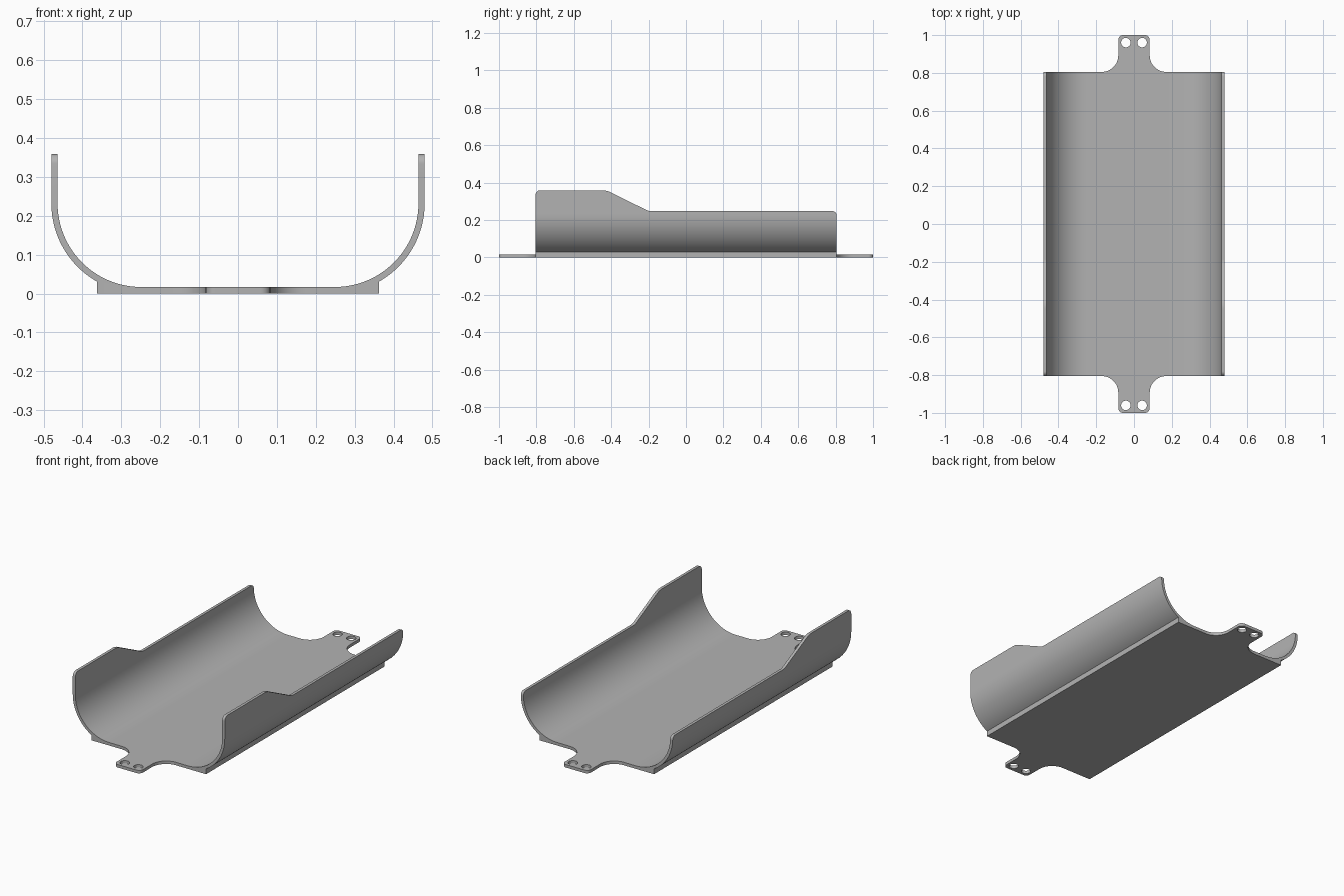
import bpy, bmesh, math
from mathutils import Vector

if "Cube" in bpy.data.objects:
    bpy.data.objects.remove(bpy.data.objects["Cube"], do_unlink=True)

grey = bpy.data.materials.new("plain_grey")
grey.use_nodes = True
grey.diffuse_color = (0.45, 0.45, 0.45, 1)
grey.node_tree.nodes["Principled BSDF"].inputs["Base Color"].default_value = (0.45, 0.45, 0.45, 1)


def rounded(corners, steps=10):
    """Closed outline from (a, b, radius) corners, each filleted."""
    out = []
    for i, (a, b, r) in enumerate(corners):
        p = Vector((a, b))
        if r == 0:
            out.append(p)
            continue
        u = (Vector(corners[i - 1][:2]) - p).normalized()
        v = (Vector(corners[(i + 1) % len(corners)][:2]) - p).normalized()
        half = u.angle(v) / 2
        centre = p + (u + v).normalized() * r / math.sin(half)
        start = p + u * r / math.tan(half) - centre
        end = p + v * r / math.tan(half) - centre
        sweep = start.angle(end)
        for k in range(steps + 1):
            t = k / steps
            out.append(centre + (start * math.sin((1 - t) * sweep)
                                 + end * math.sin(t * sweep)) / math.sin(sweep))
    return out


def prism(name, outline, place, depth):
    """Extrude a 2D outline, placed in 3D, along the depth vector."""
    bm = bmesh.new()
    face = bm.faces.new([bm.verts.new(place(*p)) for p in outline])
    grown = bmesh.ops.extrude_face_region(bm, geom=[face])["geom"]
    bmesh.ops.translate(bm, vec=depth, verts=[g for g in grown if isinstance(g, bmesh.types.BMVert)])
    bmesh.ops.recalc_face_normals(bm, faces=bm.faces)
    mesh = bpy.data.meshes.new(name)
    bm.to_mesh(mesh)
    bm.free()
    mesh.materials.append(grey)
    obj = bpy.data.objects.new(name, mesh)
    bpy.context.collection.objects.link(obj)
    return obj


def cut(target, tool, operation):
    mod = target.modifiers.new("cut", 'BOOLEAN')
    mod.operation, mod.object, mod.solver = operation, tool, 'EXACT'
    bpy.context.view_layer.objects.active = target
    bpy.ops.object.modifier_apply(modifier=mod.name)
    bpy.data.objects.remove(tool, do_unlink=True)


# Cross-section: flat base block with curved walls rising on both sides
HALF, WALL, FLOOR, R = 0.48, 0.016, 0.017, 0.215
cx, cz, base = HALF - WALL - R, FLOOR + R, 0.362
outer = R + WALL
a0 = math.acos((base - cx) / outer)


def arc(radius, start, end, n=24):
    return [(cx + radius * math.cos(start + (end - start) * k / n),
             cz - radius * math.sin(start + (end - start) * k / n)) for k in range(n + 1)]


half = [(base, 0)] + arc(outer, a0, 0) + [(HALF, 0.36), (HALF - WALL, 0.36)] + arc(R, 0, math.pi / 2)
section = half + [(-x, z) for x, z in reversed(half)]
tray = prism("cradle_tray", section, lambda x, z: (x, -1.1, z), (0, 2.2, 0))

# Plan: rectangular body with a filleted tab at each end
quarter = [(0.6, 0.805, 0), (0.083, 0.805, 0.088), (0.083, 1.0, 0.025)]
upper = quarter + [(-x, y, r) for x, y, r in reversed(quarter)]
plan = rounded(upper + [(-x, -y, r) for x, y, r in upper])
cut(tray, prism("plan_cutter", plan, lambda x, y: (x, y, -0.2), (0, 0, 0.8)), 'INTERSECT')

# Side outline: tall walls at the front, sloping to low walls at the back
side = rounded([(-1.2, -0.1, 0), (-1.2, 0.1, 0), (-0.805, 0.2, 0), (-0.805, 0.359, 0.025),
                (-0.425, 0.359, 0.1), (-0.2, 0.248, 0.06), (0.805, 0.248, 0.022),
                (0.805, 0.2, 0), (1.2, 0.1, 0), (1.2, -0.1, 0)])
cut(tray, prism("side_cutter", side, lambda y, z: (-0.7, y, z), (1.4, 0, 0)), 'INTERSECT')

# Pair of fixing holes in each tab
for sx in (-1, 1):
    for sy in (-1, 1):
        bpy.ops.mesh.primitive_cylinder_add(vertices=32, radius=0.025, depth=0.2,
                                            location=(sx * 0.043, sy * 0.96, 0))
        cut(tray, bpy.context.object, 'DIFFERENCE')

# Smooth curves, sharp edges
bpy.ops.object.select_all(action='DESELECT')
tray.select_set(True)
bpy.context.view_layer.objects.active = tray
bpy.ops.object.shade_smooth_by_angle(angle=math.radians(25))
